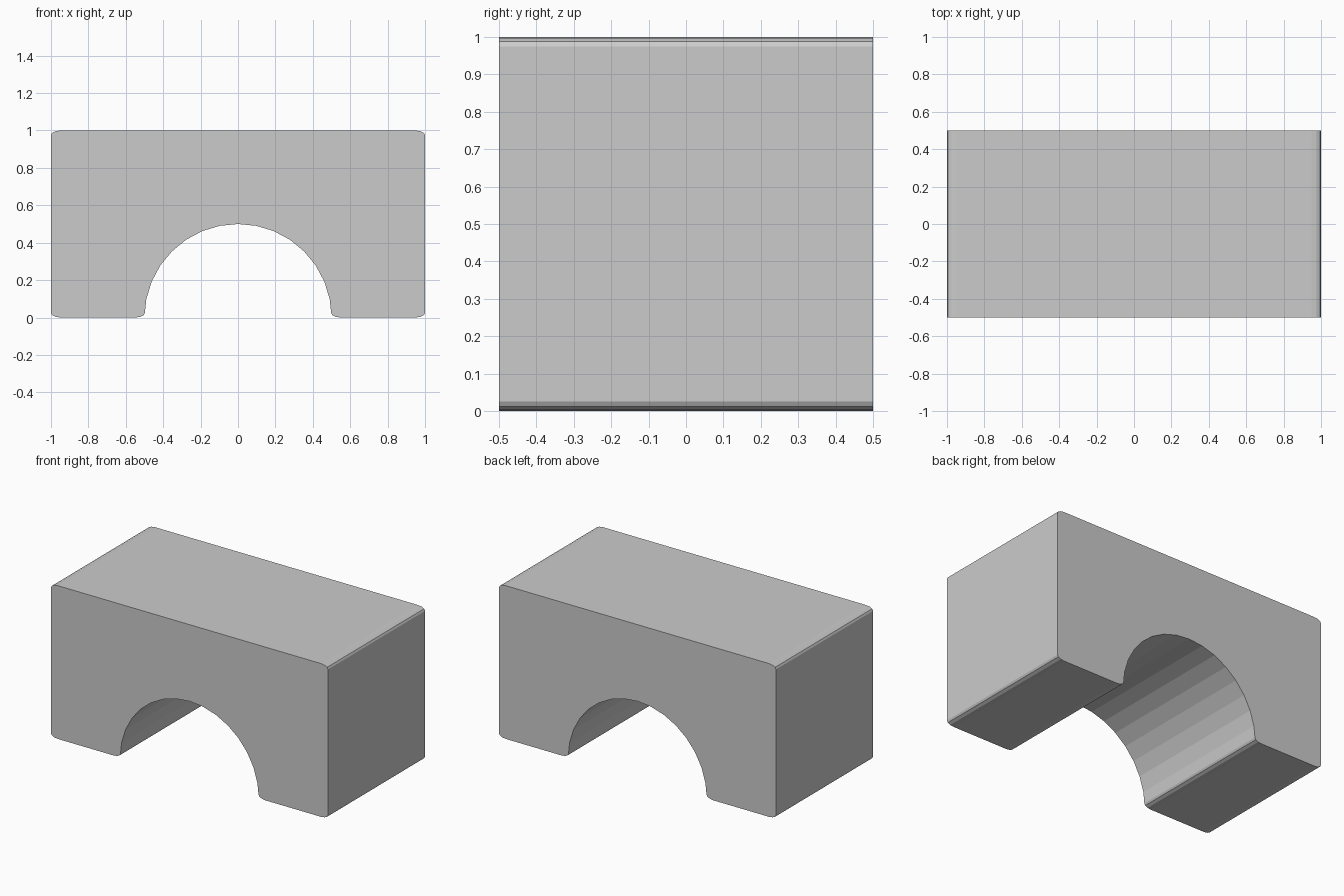
import bpy, bmesh
from math import sin, cos, pi

if "Cube" in bpy.data.objects:
    bpy.data.objects.remove(bpy.data.objects["Cube"])

RX, RZ, SEG = 0.05, 0.025, 3   # corner rounding is wider than tall
DEPTH = 1.0


def corner(cx, cz, rx, rz, start):
    """Quarter-ellipse points, anticlockwise from the start angle."""
    angles = [start + pi / 2 * i / SEG for i in range(SEG + 1)]
    return [(cx + rx * cos(a), cz + rz * sin(a)) for a in angles]


# Right half of the profile, from the arch crown round to the top
half = [(0.5 * sin(pi / 32 * i * 2), 0.5 * cos(pi / 32 * i * 2)) for i in range(8)]
half += corner(0.548, RZ, RX, RZ, pi)            # inner foot edge
half += corner(1 - RX, RZ, RX, RZ, 1.5 * pi)     # outer foot edge
half += corner(1 - RX, 1 - RZ, RX, RZ, 0)        # top edge

# Mirror to the full outline
outline = half + [(-x, z) for x, z in reversed(half[1:])]

# Extrude the outline through the depth
bm = bmesh.new()
face = bm.faces.new([bm.verts.new((x, -DEPTH / 2, z)) for x, z in outline])
ext = bmesh.ops.extrude_face_region(bm, geom=[face], use_keep_orig=True)
moved = [v for v in ext["geom"] if isinstance(v, bmesh.types.BMVert)]
bmesh.ops.translate(bm, vec=(0, DEPTH, 0), verts=moved)
bmesh.ops.recalc_face_normals(bm, faces=bm.faces)

mesh = bpy.data.meshes.new("arch_block")
bm.to_mesh(mesh)
bm.free()
bpy.context.collection.objects.link(bpy.data.objects.new("arch_block", mesh))
